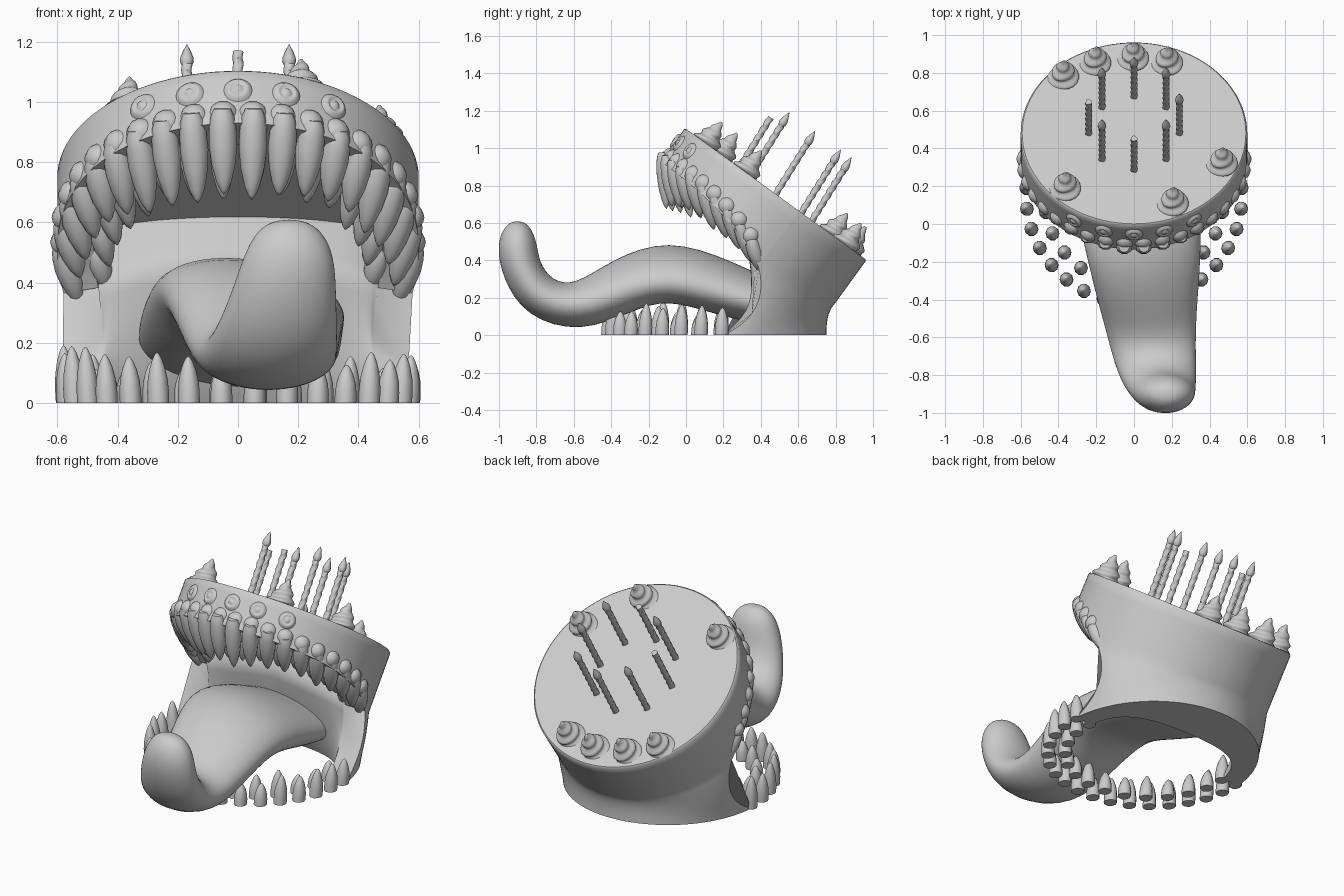
import bpy, bmesh, random
from math import sin, cos, pi, radians
from mathutils import Vector

random.seed(4)
if "Cube" in bpy.data.objects:
    bpy.data.objects.remove(bpy.data.objects["Cube"])

grey = bpy.data.materials.new("light grey")
grey.use_nodes = True
GREY = (0.6, 0.6, 0.6, 1)
grey.diffuse_color = GREY
grey.node_tree.nodes["Principled BSDF"].inputs["Base Color"].default_value = GREY

# Tilted frame of the cake top
TILT = radians(36)
X = Vector((1, 0, 0))
U = Vector((0, cos(TILT), -sin(TILT)))
N = Vector((0, sin(TILT), cos(TILT)))
C = Vector((0, 0.48, 0.755))
RAD, CORNER, CEIL = 0.6, 105, 0.14


def slab(phi, r, depth):
    """Point at an angle from the front, a radius and a depth below the top."""
    return C + X * (r * sin(phi)) - U * (r * cos(phi)) - N * depth


def loft(bm, rings):
    rows = [[bm.verts.new(p) for p in ring] for ring in rings]
    n = len(rows[0])
    for a, b in zip(rows, rows[1:]):
        for i in range(n):
            bm.faces.new((a[i], a[(i + 1) % n], b[(i + 1) % n], b[i]))
    bm.faces.new(rows[0][::-1])
    bm.faces.new(rows[-1])


def spin(bm, base, axis, length, profile, wide, deep=None, sides=10, shape=None):
    """Loft a (height, radius) profile along an axis; shape may vary the radius."""
    axis = axis.normalized()
    a = axis.cross(Vector((0, 1, 0))).normalized()
    b = axis.cross(a)
    deep = deep or wide
    rings = []
    for t, r in profile:
        ring = []
        for i in range(sides):
            q = 2 * pi * i / sides
            k = r * (shape(q, t) if shape else 1)
            ring.append(base + axis * (t * length) + (a * cos(q) * wide + b * sin(q) * deep) * k)
        rings.append(ring)
    loft(bm, rings)


def finish(name, bm, angle=40, subdivide=0):
    bmesh.ops.remove_doubles(bm, verts=bm.verts, dist=0.0002)
    bmesh.ops.recalc_face_normals(bm, faces=bm.faces)
    mesh = bpy.data.meshes.new(name)
    bm.to_mesh(mesh)
    bm.free()
    mesh.materials.append(grey)
    ob = bpy.data.objects.new(name, mesh)
    bpy.context.collection.objects.link(ob)
    if subdivide:
        mod = ob.modifiers.new("Smooth", 'SUBSURF')
        mod.levels = mod.render_levels = subdivide
    bpy.ops.object.select_all(action='DESELECT')
    ob.select_set(True)
    bpy.context.view_layer.objects.active = ob
    bpy.ops.object.shade_smooth_by_angle(angle=radians(angle))


# Cake body: closed wall sections swept around the tilted axis
def gum_depth(deg):
    return 0.22 + 0.15 * min(abs(deg) / CORNER, 1) ** 4


def inset(p, a, side, back):
    """Move a wall point inward, by one share in x and another front to back."""
    q = p.lerp(a, back)
    q.x = p.x * (1 - side)
    return q


def section(deg, rear):
    phi = radians(deg)
    w = (75 - abs(deg - 180)) / 75 if rear else 0
    round_w = sin(w * pi / 2)
    depth = 0.37 - 0.07 * w if rear else gum_depth(deg)
    # Share by which the cavity's back wall sits forward of the outside
    back = 1 - (0.12 - 0.08 * round_w) / (RAD * abs(cos(phi))) if rear else 0.2
    outer, axis, thick = [slab(phi, RAD - 0.008, 0)], [C], [back]
    for i in range(7):
        d = 0.008 + (depth - 0.008) * i / 6
        outer.append(slab(phi, RAD, d))
        axis.append(C - N * d)
        thick.append(back)
    if rear:
        # Neck sweeps from the tilted slab down to the round base
        low = pi + (phi - pi) * 85 / 75
        foot = Vector((0.585 * sin(low), 0.15 - RAD * cos(low), 0))
        bend = Vector((foot.x * 0.94, foot.y + 0.25 * (1 - w) ** 3, 0.12))
        top, mid, centre = outer[-1], axis[-1], Vector((0, 0.15, 0))
        for i in range(1, 11):
            s = i / 10
            outer.append(top * (1 - s) ** 2 + bend * (2 * s * (1 - s)) + foot * s * s)
            axis.append(mid.lerp(centre, s))
            thick.append(back + s * (0.2 + 0.28 * round_w - back))
    inner = [inset(p, a, 0.2, t) for p, a, t in zip(outer, axis, thick)
             if (p - C).dot(N) < -CEIL]
    ceiling = inset(slab(phi, RAD, CEIL), C - N * CEIL, 0.2, back)
    return [C] + outer + inner[::-1] + [ceiling, C - N * CEIL]


def padded(secs):
    """Even out section lengths by repeating the ceiling point."""
    most = max(map(len, secs))
    return [s[:-1] + [s[-2]] * (most - len(s)) + s[-1:] for s in secs]


STEP = 3.75
bm = bmesh.new()
loft(bm, padded([section(CORNER + STEP * i, True) for i in range(41)]))
finish("cake_back", bm, 45)
bm = bmesh.new()
loft(bm, padded([section(-CORNER + STEP * i, False) for i in range(57)]))
finish("upper_jaw", bm, 45)

# Upper teeth in two rows, with soft gum bumps over the outer roots
TOOTH = [(0, .6), (.08, .82), (.2, .95), (.42, 1), (.65, .84), (.85, .54), (.95, .27), (1, .03)]
BALL = [(0.5 - 0.5 * cos(pi * i / 8), max(0.02, sin(pi * i / 8))) for i in range(9)]
teeth, gums = bmesh.new(), bmesh.new()
for row, count, radius, size in ((0, 20, 0.625, 0.31), (1, 16, 0.52, 0.24)):
    for i in range(count):
        deg = -92 + 184 * i / (count - 1)
        phi = radians(deg)
        side = abs(sin(phi))
        root = slab(phi, radius - 0.04 * side, gum_depth(deg) - 0.045)
        aim = Vector((-0.28 * sin(phi), 0.04 + 0.28 * side, -1))
        length = size * (1 - 0.25 * side) * random.uniform(0.9, 1.08)
        spin(teeth, root, aim, length, TOOTH, 0.047 - 0.006 * row, 0.042)
        if row == 0:
            spin(gums, slab(phi, 0.572, gum_depth(deg) - 0.1), -N, 0.1, BALL, 0.052)
finish("upper_teeth", teeth, 60)
finish("gum_bumps", gums, 60)

# Lower teeth in two rows, flat on the ground
FANG = [(0, 1), (.25, 1), (.5, .9), (.72, .68), (.88, .42), (.96, .22), (1, .03)]
teeth = bmesh.new()
for count, radius, size in ((18, 0.57, 0.165), (14, 0.475, 0.135)):
    for i in range(count):
        phi = radians(-94 + 188 * i / (count - 1))
        root = Vector((radius * sin(phi), 0.15 - radius * cos(phi), 0))
        lean = Vector((0.06 * sin(phi), 0.04, 1))
        spin(teeth, root, lean, size * random.uniform(0.75, 1.2), FANG, 0.036, 0.038)
for v in teeth.verts:
    v.co.z = 0 if v.co.z < 0.004 else v.co.z
finish("lower_teeth", teeth, 60)

# Round dimpled bosses along the front rim
BOSS = [(0, 1.4), (.5, 1.15), (.7, .95), (.7, .8), (.45, .62), (.5, .5), (.75, .35), (.85, .05)]
bm = bmesh.new()
for deg in (-32, -15.5, 0, 15.5, 32):
    phi = radians(deg)
    spin(bm, slab(phi, 0.599, 0.085), slab(phi, 1, 0) - C, 0.02, BOSS, 0.034, sides=16)
finish("rim_bosses", bm, 60)

# Tongue: x, y, z, half width, half thickness, roll
PATH = [(0, .62, .14, .31, .11, 0), (0, .42, .175, .345, .125, .05), (.01, .2, .255, .345, .15, .12),
        (.045, -.1, .358, .325, .158, .2), (.065, -.34, .268, .285, .15, .15),
        (.09, -.58, .135, .24, .132, 0), (.12, -.79, .195, .215, .125, 0),
        (.15, -.885, .35, .18, .11, 0), (.17, -.905, .49, .155, .11, 0),
        (.17, -.9, .575, .11, .075, 0), (.17, -.9, .61, .045, .03, 0)]
rings = []
for k, (x, y, z, wide, thick, roll) in enumerate(PATH):
    a, b = PATH[max(k - 1, 0)], PATH[min(k + 1, len(PATH) - 1)]
    along = Vector((0, b[1] - a[1], b[2] - a[2])).normalized()
    side = Vector((cos(roll), 0, -sin(roll)))
    up = along.cross(side).normalized()
    rings.append([Vector((x, y, z)) + side * wide * cos(2 * pi * i / 16)
                  + up * thick * sin(2 * pi * i / 16) for i in range(16)])
bm = bmesh.new()
loft(bm, rings)
finish("tongue", bm, 80, 2)

# Twisted candles in a ring, two of them without a flame
candles, flames = bmesh.new(), bmesh.new()
ROD = [(i / 40, 1) for i in range(41)]
FLAME = [(0, .3), (.1, .75), (.25, 1), (.42, .95), (.65, .65), (.85, .3), (1, .03)]
rise = (N - U * 0.07).normalized()
for i in range(8):
    base = slab(i * pi / 4, 0.24, 0.005)
    spin(candles, base, rise, 0.32, ROD, 0.017, sides=12,
         shape=lambda q, t: 1 + 0.13 * cos(3 * q - 40 * t))
    if i not in (0, 6):
        spin(flames, base + rise * 0.31, rise, 0.092, FLAME, 0.023)
finish("candles", candles, 50)
finish("flames", flames, 60)

# Swirled cream dollops near the rim
bm = bmesh.new()
CREAM = [(0, .85)] + [(i / 24, 1.04 - 0.97 * (i / 24) ** 1.15) for i in range(1, 25)]
for x, u in ((-.37, .37), (-.2, .46), (0, .49), (.18, .46), (.47, -.2), (.21, -.46), (-.36, -.36)):
    spin(bm, C + X * x + U * u - N * 0.004, N, 0.145, CREAM, 0.077, sides=20,
         shape=lambda q, t: 1 + 0.11 * cos(q - 2 * pi * 3 * t) + 0.04 * cos(3 * q - 8 * t))
finish("cream_swirls", bm, 60)
